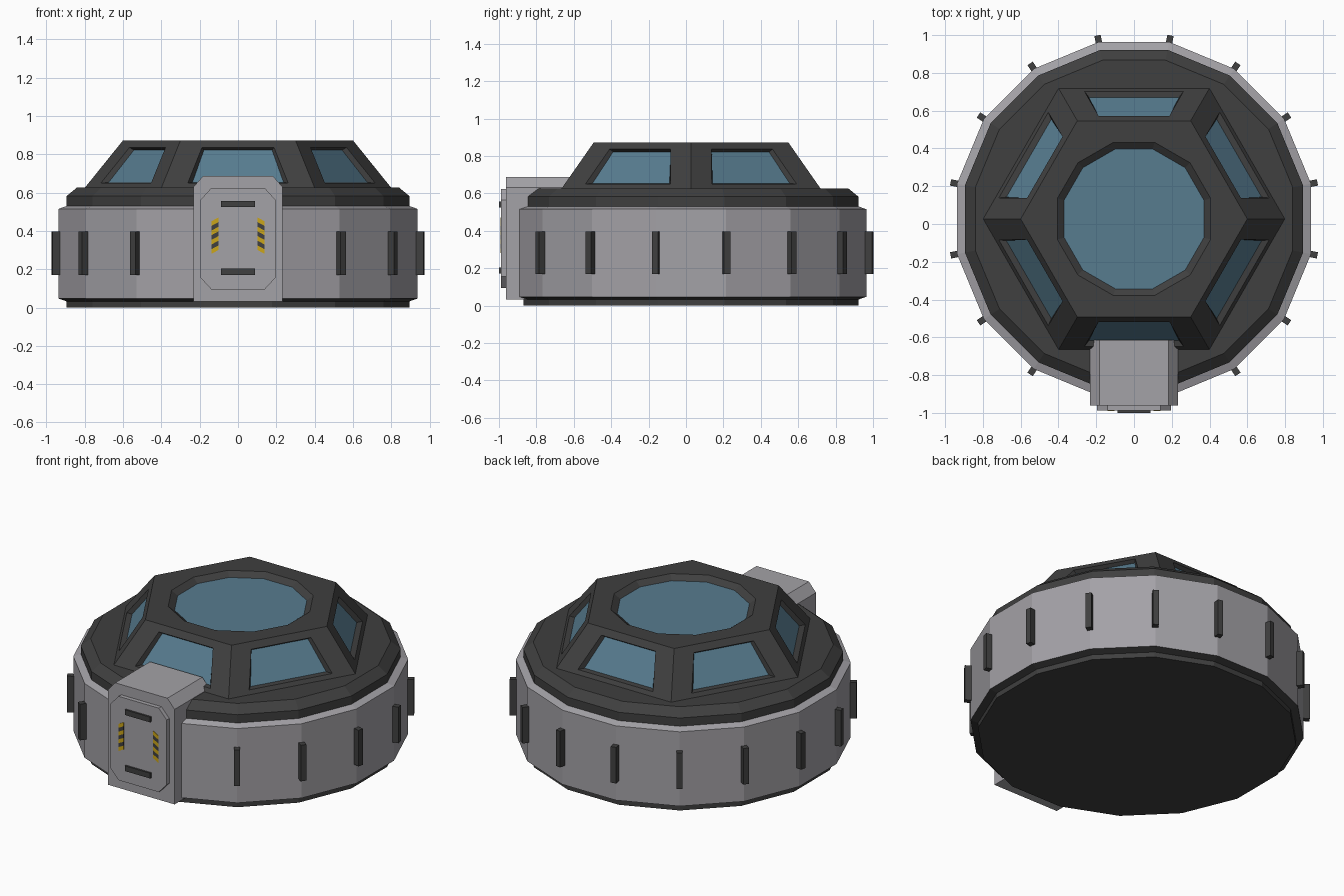
import bpy, bmesh, math
from mathutils import Vector

if "Cube" in bpy.data.objects:
    bpy.data.objects.remove(bpy.data.objects["Cube"])

CY = 0.027          # centre of the round body in y
SIDES = 16


def material(name, rgb):
    m = bpy.data.materials.new(name)
    m.diffuse_color = (*rgb, 1)
    m.use_nodes = True
    m.node_tree.nodes["Principled BSDF"].inputs["Base Color"].default_value = m.diffuse_color
    return m


GREY = material("light grey panel", (0.37, 0.36, 0.385))
DARK = material("dark grey metal", (0.05, 0.05, 0.05))
GLASS = material("blue glass", (0.095, 0.20, 0.275))
YELLOW = material("hazard yellow", (0.60, 0.38, 0.01))


def finish(name, bm, *mats):
    bmesh.ops.recalc_face_normals(bm, faces=bm.faces)
    me = bpy.data.meshes.new(name)
    bm.to_mesh(me)
    bm.free()
    for m in mats:
        me.materials.append(m)
    ob = bpy.data.objects.new(name, me)
    bpy.context.collection.objects.link(ob)
    return ob


def ring(bm, radius, z, n, start):
    return [bm.verts.new((radius * math.cos(start + math.tau * i / n),
                          CY + radius * math.sin(start + math.tau * i / n), z))
            for i in range(n)]


def bridge(bm, a, b):
    n = len(a)
    return [bm.faces.new((a[i], a[(i + 1) % n], b[(i + 1) % n], b[i])) for i in range(n)]


def lathe(name, profile, mat, cap_bottom=False, cap_top=False):
    """Turned 16-sided shell; profile gives (distance to flat, z)."""
    bm = bmesh.new()
    k = 1 / math.cos(math.pi / SIDES)
    rings = [ring(bm, a * k, z, SIDES, math.pi / SIDES) for a, z in profile]
    for a, b in zip(rings, rings[1:]):
        bridge(bm, a, b)
    if cap_bottom:
        bm.faces.new(rings[0])
    if cap_top:
        bm.faces.new(rings[-1])
    return finish(name, bm, mat)


def prism(name, outline, y0, y1, mat):
    """Outline in x, z pushed from y0 to y1."""
    bm = bmesh.new()
    a = [bm.verts.new((x, y0, z)) for x, z in outline]
    b = [bm.verts.new((x, y1, z)) for x, z in outline]
    bridge(bm, a, b)
    bm.faces.new(a)
    bm.faces.new(b)
    return finish(name, bm, mat)


# Round body: base, wall and roof rim
lathe("base", [(0.895, 0), (0.895, 0.032), (0.937, 0.047)], DARK, cap_bottom=True)
lathe("outer_wall", [(0.937, 0.047), (0.937, 0.515), (0.895, 0.53)], GREY)
lathe("roof_rim", [(0.895, 0.53), (0.895, 0.582), (0.84, 0.627)], DARK, cap_top=True)

# Upright ribs on the wall corners, none behind the door
for i in range(SIDES):
    if i in (11, 12):
        continue
    ang = math.tau * (i + 0.5) / SIDES
    u = Vector((math.cos(ang), math.sin(ang), 0))
    t = Vector((-u.y, u.x, 0)) * 0.017
    bm = bmesh.new()
    loops = []
    for z in (0.17, 0.397):
        o = Vector((0, CY, z))
        loops.append([bm.verts.new(o + u * r + t * s)
                      for r, s in ((0.93, -1), (0.99, -1), (0.99, 1), (0.93, 1))])
    bridge(bm, *loops)
    bm.faces.new(loops[0])
    bm.faces.new(loops[1])
    finish(f"wall_rib_{i}", bm, DARK)

# Hexagonal dome with recessed windows
bm = bmesh.new()
Z0, Z1 = 0.625, 0.873
low = ring(bm, 0.8, Z0, 6, 0)
high = ring(bm, 0.6, Z1, 6, 0)
c30 = math.cos(math.pi / 6)
glass = []
for i in range(6):
    j = (i + 1) % 6
    ang = math.radians(30 + 60 * i)
    u = Vector((math.cos(ang), math.sin(ang), 0))
    t = Vector((-u.y, u.x, 0))
    normal = (u * (Z1 - Z0) + Vector((0, 0, 0.2 * c30))).normalized()

    def on_face(half, z, depth):
        d = c30 * (0.8 - 0.2 * (z - Z0) / (Z1 - Z0))
        return bm.verts.new(Vector((0, CY, z)) + u * d + t * half - normal * depth)

    def trapezoid(wide, zb, narrow, zt, depth):
        return [on_face(-wide, zb, depth), on_face(wide, zb, depth),
                on_face(narrow, zt, depth), on_face(-narrow, zt, depth)]

    frame = trapezoid(0.262, 0.65, 0.188, 0.836, 0)
    pane = trapezoid(0.238, 0.667, 0.178, 0.836, 0.025)
    bridge(bm, [low[i], low[j], high[j], high[i]], frame)
    bridge(bm, frame, pane)
    glass.append(bm.faces.new(pane))

# Twelve-sided skylight in the dome top
rim = ring(bm, 0.42, Z1, 12, math.radians(15))
sky = ring(bm, 0.383, Z1 - 0.028, 12, math.radians(15))
for i in range(6):
    j = (i + 1) % 6
    bm.faces.new((high[i], high[j], rim[2 * i + 1], rim[2 * i]))
    bm.faces.new((high[j], rim[(2 * i + 2) % 12], rim[2 * i + 1]))
bridge(bm, rim, sky)
glass.append(bm.faces.new(sky))
for f in glass:
    f.material_index = 1
finish("dome", bm, DARK, GLASS)

# Door block and its raised eight-sided panel
prism("door_frame", [(-0.232, 0.032), (0.232, 0.032), (0.232, 0.63),
                     (0.182, 0.687), (-0.182, 0.687), (-0.232, 0.63)],
      -0.962, -0.615, GREY)
prism("door_panel", [(-0.14, 0.095), (0.14, 0.095), (0.195, 0.155), (0.195, 0.563),
                     (0.14, 0.623), (-0.14, 0.623), (-0.195, 0.563), (-0.195, 0.155)],
      -0.988, -0.95, GREY)

# Door bars
for name, z in (("upper_bar", 0.524), ("lower_bar", 0.171)):
    prism(name, [(-0.088, z), (0.088, z), (0.088, z + 0.033), (-0.088, z + 0.033)],
          -1.0, -0.98, DARK)

# Slanted hazard stripes beside the door bars
BOTTOM, STEP, SLANT = 0.29, 0.0243, 0.02
for side in (-1, 1):
    for k in range(7):
        z = BOTTOM + k * STEP
        a, b = side * 0.102, side * 0.139
        prism(f"hazard_stripe_{side}_{k}",
              [(a, z + SLANT / 2), (b, z - SLANT / 2),
               (b, z + STEP - SLANT / 2), (a, z + STEP + SLANT / 2)],
              -0.991, -0.985, DARK if k % 2 else YELLOW)
